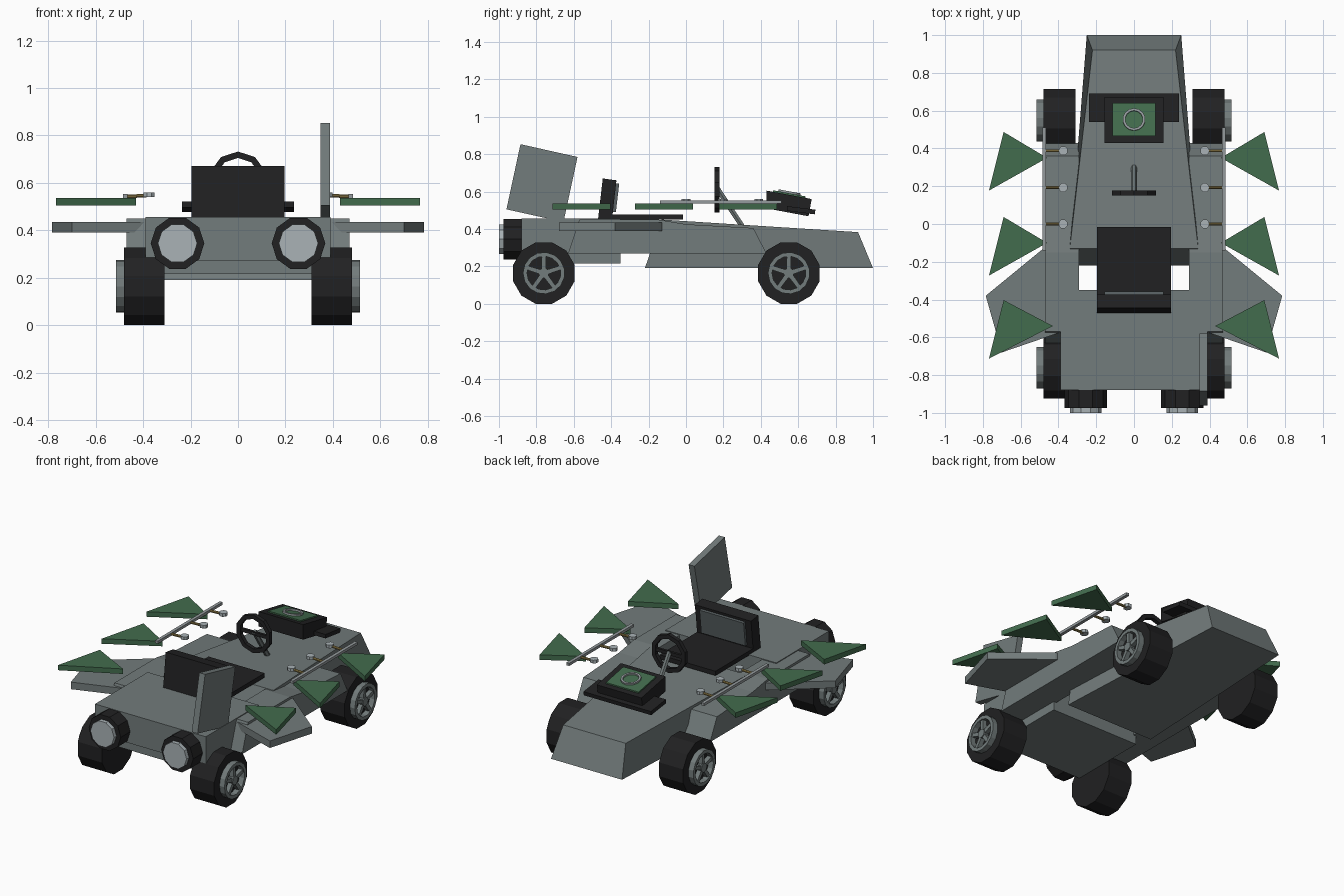
import bpy, bmesh, math
from mathutils import Vector, Matrix

if "Cube" in bpy.data.objects:
    bpy.data.objects.remove(bpy.data.objects["Cube"])


def mat(name, r, g, b):
    m = bpy.data.materials.new(name)
    m.diffuse_color = (r, g, b, 1)
    m.use_nodes = True
    m.node_tree.nodes["Principled BSDF"].inputs["Base Color"].default_value = m.diffuse_color
    return m


GREY = mat("body grey", 0.17, 0.20, 0.20)
DARK = mat("slate grey", 0.10, 0.12, 0.125)
BLACK = mat("black", 0.015, 0.015, 0.016)
GREEN = mat("green", 0.055, 0.15, 0.075)
LIGHT = mat("light grey", 0.40, 0.45, 0.47)
STEEL = mat("steel", 0.30, 0.33, 0.34)
BRASS = mat("brass", 0.30, 0.22, 0.07)


def finish(name, bm, material):
    bmesh.ops.recalc_face_normals(bm, faces=bm.faces)
    me = bpy.data.meshes.new(name)
    bm.to_mesh(me)
    bm.free()
    me.materials.append(material)
    ob = bpy.data.objects.new(name, me)
    bpy.context.collection.objects.link(ob)
    return ob


def loft(name, a, b, material):
    """Solid between two matching outlines."""
    bm = bmesh.new()
    va = [bm.verts.new(p) for p in a]
    vb = [bm.verts.new(p) for p in b]
    bm.faces.new(va)
    bm.faces.new(vb)
    n = len(a)
    for i in range(n):
        bm.faces.new((va[i], va[(i + 1) % n], vb[(i + 1) % n], vb[i]))
    return finish(name, bm, material)


def side_prism(name, pts, x0, x1, material):
    return loft(name, [(x0, y, z) for y, z in pts], [(x1, y, z) for y, z in pts], material)


def plan_prism(name, pts, z0, z1, material):
    return loft(name, [(x, y, z0) for x, y in pts], [(x, y, z1) for x, y in pts], material)


def box(name, x0, x1, y0, y1, z0, z1, material):
    return side_prism(name, [(y0, z0), (y1, z0), (y1, z1), (y0, z1)], x0, x1, material)


def rod(name, p, q, r, sides, material):
    p, q = Vector(p), Vector(q)
    d = q - p
    bm = bmesh.new()
    m = Matrix.Translation((p + q) / 2) @ d.to_track_quat('Z', 'Y').to_matrix().to_4x4()
    m = m @ Matrix.Rotation(math.pi / sides, 4, 'Z')
    bmesh.ops.create_cone(bm, cap_ends=True, segments=sides, radius1=r, radius2=r,
                          depth=d.length, matrix=m)
    return finish(name, bm, material)


def ring(name, centre, axis, r0, r1, depth, sides, material):
    """Flat-sided ring with a square section."""
    bm = bmesh.new()
    m = Matrix.Translation(centre) @ Vector(axis).to_track_quat('Z', 'Y').to_matrix().to_4x4()
    loops = []
    for i in range(sides):
        a = 2 * math.pi * (i + 0.5) / sides
        loops.append([bm.verts.new(m @ Vector((r * math.cos(a), r * math.sin(a), h)))
                      for r, h in ((r0, -depth / 2), (r1, -depth / 2), (r1, depth / 2), (r0, depth / 2))])
    for i in range(sides):
        a, b = loops[i], loops[(i + 1) % sides]
        for k in range(4):
            bm.faces.new((a[k], a[(k + 1) % 4], b[(k + 1) % 4], b[k]))
    return finish(name, bm, material)


# Nose: tapered hull, wider towards the cockpit
def hull(s):
    return [(s * 0.25, 1.0, 0.19), (s * 0.22, 0.92, 0.383),
            (s * 0.34, -0.13, 0.45), (s * 0.31, -0.22, 0.19)]


loft("nose_hull", hull(-1), hull(1), GREY)

# Rear deck and its lower block
box("rear_deck", -0.39, 0.39, -0.88, -0.35, 0.27, 0.455, GREY)
box("rear_underside", -0.31, 0.31, -0.86, -0.35, 0.215, 0.27, GREY)

# Single tail fin
side_prism("tail_fin", [(-0.96, 0.505), (-0.885, 0.853), (-0.58, 0.785), (-0.655, 0.437)],
           0.347, 0.388, GREY)

# Seat
box("seat_base", -0.197, 0.197, -0.46, -0.015, 0.45, 0.478, BLACK)
side_prism("seat_back", [(-0.47, 0.455), (-0.445, 0.67), (-0.372, 0.66), (-0.395, 0.455)],
           -0.197, 0.197, BLACK)
side_prism("seat_pad", [(-0.40, 0.49), (-0.38, 0.645), (-0.357, 0.642), (-0.375, 0.49)],
           -0.155, 0.155, DARK)

# Steering wheel, spokes and column
ring("steering_wheel", (0, 0.165, 0.61), (0, 1, 0), 0.095, 0.122, 0.026, 10, BLACK)
rod("steering_column", (0, 0.165, 0.62), (0, 0.30, 0.415), 0.016, 6, GREY)
box("steering_spoke", -0.10, 0.10, 0.157, 0.173, 0.60, 0.622, BLACK)

# Tilted dashboard box with green screen and ring
side_prism("dash_box", [(0.43, 0.51), (0.43, 0.605), (0.672, 0.56), (0.655, 0.468)],
           -0.157, 0.157, BLACK)
side_prism("dash_plate", [(0.54, 0.497), (0.54, 0.522), (0.692, 0.503), (0.688, 0.478)],
           -0.237, 0.237, BLACK)
side_prism("dash_screen", [(0.465, 0.59), (0.465, 0.607), (0.64, 0.574), (0.64, 0.56)],
           -0.115, 0.115, GREEN)
ring("screen_ring", (0, 0.553, 0.594), (0, 0.185, 1), 0.047, 0.06, 0.014, 14, STEEL)

for s, side in ((-1, "left"), (1, "right")):
    # Side pod along the cockpit
    side_prism(side + "_pod", [(0.43, 0.27), (0.36, 0.405), (0.0, 0.425), (-0.15, 0.45),
                               (-0.57, 0.45), (-0.63, 0.27)], s * 0.29, s * 0.47, GREY)
    # Swept wing
    plan_prism(side + "_wing", [(s * x, y) for x, y in
               ((0.40, -0.11), (0.48, -0.13), (0.785, -0.38), (0.70, -0.68), (0.38, -0.57))],
               0.39, 0.435, GREY)
    # Rear thruster
    rod(side + "_thruster", (s * 0.255, -0.975, 0.345), (s * 0.255, -0.86, 0.345), 0.113, 10, BLACK)
    rod(side + "_thruster_glow", (s * 0.255, -1.0, 0.345), (s * 0.255, -0.96, 0.345), 0.083, 10, LIGHT)
    # Three floating triangular blades
    for i, dy in enumerate((0.0, -0.45, -0.89)):
        tip = 0.43 if i == 2 else 0.46
        plan_prism(f"{side}_blade_{i + 1}", [(s * 0.69, 0.487 + dy), (s * tip, 0.35 + dy),
                   (s * 0.768, 0.177 + dy)], 0.505, 0.537, GREEN)
    # Rail with brass pins and knobs
    box(side + "_rail", s * 0.465, s * 0.485, -0.14, 0.51, 0.535, 0.552, STEEL)
    for i, y in enumerate((0.388, 0.193, 0.0)):
        rod(f"{side}_pin_{i + 1}", (s * 0.47, y, 0.543), (s * 0.385, y, 0.546), 0.008, 8, BRASS)
        rod(f"{side}_knob_{i + 1}", (s * 0.375, y, 0.54), (s * 0.375, y, 0.56), 0.025, 8, LIGHT)
    # Wheels: tyre, rim ring, five spokes, cap
    for end, y in (("rear", -0.76), ("front", 0.55)):
        n = f"{side}_{end}"
        z = 0.164
        rod(n + "_tyre", (s * 0.31, y, z), (s * 0.48, y, z), 0.17, 12, BLACK)
        ring(n + "_rim", (s * 0.494, y, z), (1, 0, 0), 0.09, 0.112, 0.042, 15, GREY)
        for k in range(5):
            a = math.pi / 2 + k * 2 * math.pi / 5
            u, v = Vector((0, math.cos(a), math.sin(a))), Vector((0, -math.sin(a), math.cos(a)))
            c = Vector((0, y, z))
            quad = [c + v * 0.013, c + u * 0.095 + v * 0.011, c + u * 0.095 - v * 0.011, c - v * 0.013]
            loft(f"{n}_spoke_{k + 1}", [p + Vector((s * 0.478, 0, 0)) for p in quad],
                 [p + Vector((s * 0.508, 0, 0)) for p in quad], GREY)
        rod(n + "_cap", (s * 0.478, y, z), (s * 0.513, y, z), 0.028, 10, GREY)
